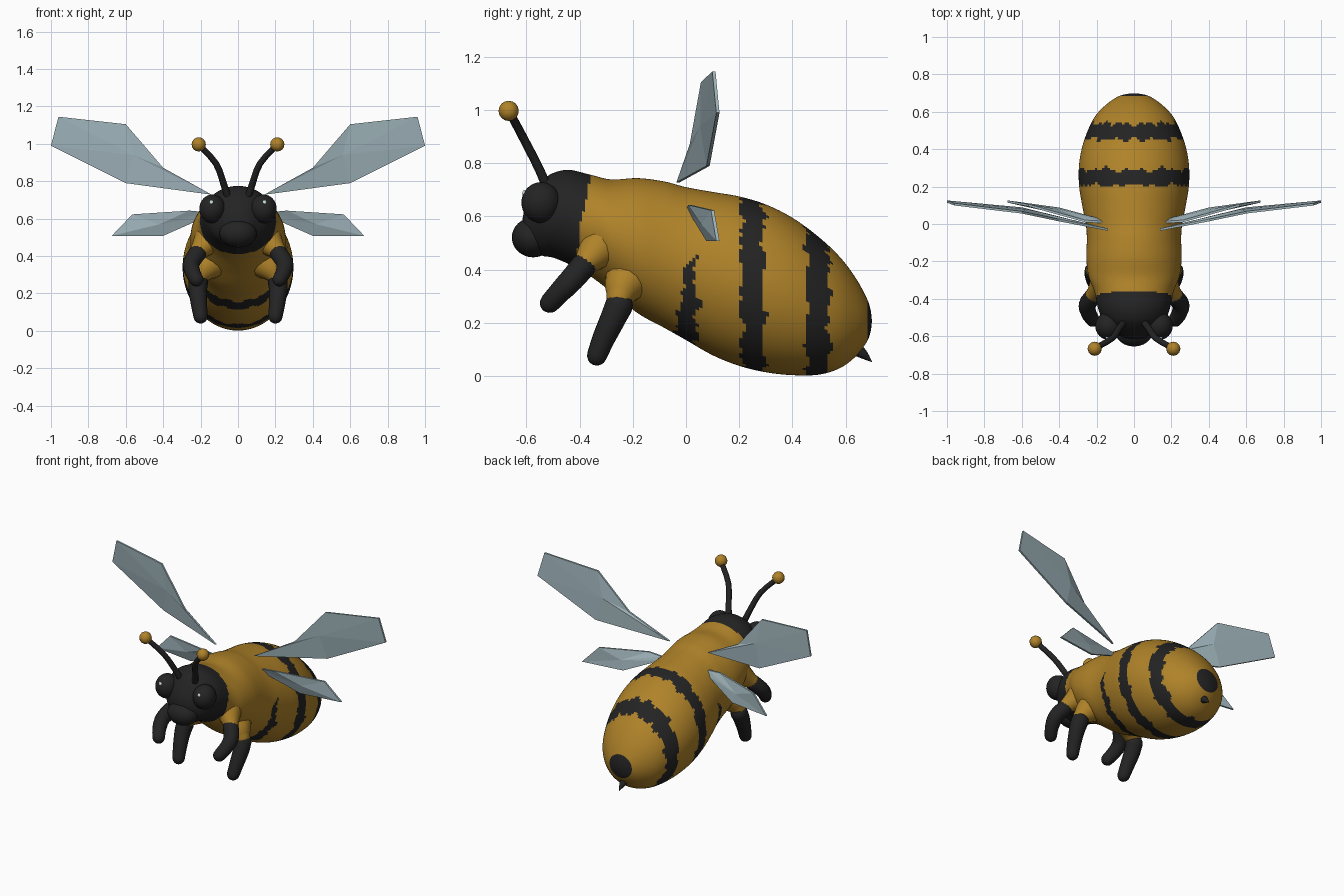
import bpy, bmesh, math
from mathutils import Vector

if "Cube" in bpy.data.objects:
    bpy.data.objects.remove(bpy.data.objects["Cube"])


def material(name, rgb):
    m = bpy.data.materials.new(name)
    m.diffuse_color = (*rgb, 1)
    m.use_nodes = True
    m.node_tree.nodes["Principled BSDF"].inputs["Base Color"].default_value = m.diffuse_color
    return m


GOLD = material("golden yellow", (0.43, 0.225, 0.022))
BLACK = material("soft black", (0.017, 0.017, 0.018))
WING = material("pale blue grey", (0.35, 0.46, 0.50))
GLINT = material("eye glint", (0.75, 0.88, 0.9))


def finish(name, bm, mats, smooth=True):
    bmesh.ops.recalc_face_normals(bm, faces=bm.faces)
    me = bpy.data.meshes.new(name)
    bm.to_mesh(me)
    bm.free()
    for m in mats:
        me.materials.append(m)
    for p in me.polygons:
        p.use_smooth = smooth
    ob = bpy.data.objects.new(name, me)
    bpy.context.collection.objects.link(ob)
    return ob


def spline(rows, steps):
    """Smooth curve through rows of any number of values."""
    out = []
    for i in range(len(rows) - 1):
        a, b, c, d = (rows[max(0, min(len(rows) - 1, i + k))] for k in (-1, 0, 1, 2))
        for s in range(steps):
            t = s / steps
            out.append([0.5 * (2 * q + (r - p) * t + (2 * p - 5 * q + 4 * r - w) * t * t
                               + (3 * q - p - 3 * r + w) * t ** 3)
                        for p, q, r, w in zip(a, b, c, d)])
    return out + [list(rows[-1])]


def skin(bm, rings):
    """Bridge closed rings of points and close both ends."""
    vs = [[bm.verts.new(p) for p in ring] for ring in rings]
    n = len(vs[0])
    for a, b in zip(vs, vs[1:]):
        for i in range(n):
            bm.faces.new((a[i], a[(i + 1) % n], b[(i + 1) % n], b[i]))
    bm.faces.new(vs[0])
    bm.faces.new(vs[-1])


def tube(name, rows, mat, sides=14, steps=5):
    """Round-ended limb through rows of (x, y, z, radius)."""
    pts = spline(rows, steps)
    centres = [Vector(p[:3]) for p in pts]
    radii = [p[3] for p in pts]
    first = (centres[0] - centres[1]).normalized()
    last = (centres[-1] - centres[-2]).normalized()
    caps = [math.radians(a) for a in (25, 50, 70, 86)]
    c0, r0, c1, r1 = centres[0], radii[0], centres[-1], radii[-1]
    path = [(c0 + first * r0 * math.sin(a), r0 * math.cos(a)) for a in reversed(caps)]
    path += list(zip(centres, radii))
    path += [(c1 + last * r1 * math.sin(a), r1 * math.cos(a)) for a in caps]
    rings = []
    for i, (c, r) in enumerate(path):
        d = (path[min(i + 1, len(path) - 1)][0] - path[max(i - 1, 0)][0]).normalized()
        u = d.cross(Vector((0, 1, 0.3))).normalized()
        v = d.cross(u)
        rings.append([c + r * (u * math.cos(t) + v * math.sin(t))
                      for t in (2 * math.pi * k / sides for k in range(sides))])
    bm = bmesh.new()
    skin(bm, rings)
    return finish(name, bm, [mat])


def ball(name, centre, size, mat, seg=24):
    bm = bmesh.new()
    bmesh.ops.create_uvsphere(bm, u_segments=seg, v_segments=seg * 2 // 3, radius=1)
    for v in bm.verts:
        v.co = Vector(a * s + c for a, s, c in zip(v.co, size, centre))
    return finish(name, bm, [mat])


# Body and head: rows of y, top, bottom, half width
profile = [
    (-0.615, 0.590, 0.580, 0.005), (-0.605, 0.635, 0.520, 0.06), (-0.58, 0.685, 0.475, 0.10),
    (-0.54, 0.735, 0.452, 0.15), (-0.50, 0.763, 0.445, 0.175), (-0.44, 0.775, 0.420, 0.195),
    (-0.36, 0.757, 0.375, 0.212), (-0.28, 0.739, 0.315, 0.243), (-0.18, 0.744, 0.235, 0.255),
    (-0.08, 0.731, 0.180, 0.252), (0.0, 0.710, 0.135, 0.258), (0.10, 0.692, 0.078, 0.277),
    (0.20, 0.675, 0.038, 0.293), (0.30, 0.645, 0.014, 0.295), (0.40, 0.595, 0.003, 0.280),
    (0.50, 0.522, 0.005, 0.247), (0.58, 0.446, 0.030, 0.205), (0.64, 0.366, 0.075, 0.147),
    (0.68, 0.292, 0.128, 0.088), (0.694, 0.250, 0.165, 0.045), (0.699, 0.210, 0.203, 0.004)]
SIDES = 112
rings = []
for y, top, low, half in spline(profile, 8):
    rings.append([(half * math.cos(a), y, (top + low) / 2 + (top - low) / 2 * math.sin(a))
                  for a in (2 * math.pi * k / SIDES for k in range(SIDES))])
bm = bmesh.new()
skin(bm, rings)


def wobble(a, seed):
    return (0.007 * math.sin(9 * a + seed) + 0.006 * math.sin(17 * a + 2.3 * seed)
            + 0.004 * math.sin(31 * a + 4.1 * seed))


# Ragged stripes, dark head and dark tail tip
for f in bm.faces:
    x, y, z = f.calc_center_median()
    a = math.atan2(abs(x), z - 0.35)
    dark = y < -0.365 + 0.18 * (z - 0.72) + 0.4 * wobble(a, 5) or y > 0.684
    for lo, hi, seed in ((0.208, 0.292, 1), (0.453, 0.538, 3)):
        dark |= lo + wobble(a, seed) < y < hi + wobble(a, seed + 1.3)
    if z < 0.45:
        mid, half = 0.0 + 0.07 * (z - 0.14), 0.012 + 0.1 * min(0.27, 0.45 - z)
        dark |= abs(y - mid + wobble(a, 7)) < half + 0.5 * wobble(a, 9)
    f.material_index = int(dark)
finish("body", bm, [GOLD, BLACK])

ball("snout", (0, -0.575, 0.521), (0.10, 0.08, 0.075), BLACK)
# Stinger
tube("stinger", [(0, 0.62, 0.115, 0.03), (0, 0.665, 0.083, 0.019), (0, 0.699, 0.053, 0.001)], BLACK)


def wing(name, outline, ridge):
    """Thin faceted wing: two fans around raised ridge points."""
    bm = bmesh.new()
    sheets = []
    for off in (-0.006, 0.006):
        rim = [bm.verts.new((x, y + off, z)) for x, y, z in outline]
        hub = bm.verts.new((ridge[0], ridge[1] + 2 * off, ridge[2]))
        for i in range(len(rim)):
            bm.faces.new((rim[i], rim[(i + 1) % len(rim)], hub))
        sheets.append(rim)
    a, b = sheets
    for i in range(len(a)):
        j = (i + 1) % len(a)
        bm.faces.new((a[i], a[j], b[j], b[i]))
    finish(name, bm, [WING], smooth=False)


for side, s in (("right", 1), ("left", -1)):
    def at(*p):
        return (s * p[0], *p[1:])

    # Eyes with small glints
    ball(side + "_eye", at(0.137, -0.545, 0.652), (0.07, 0.074, 0.077), BLACK)
    ball(side + "_eye_glint", at(0.142, -0.608, 0.687), (0.011, 0.008, 0.012), GLINT, 12)

    # Antennae
    tube(side + "_antenna", [at(0.05, -0.52, 0.70, 0.019), at(0.075, -0.553, 0.78, 0.018),
                             at(0.118, -0.612, 0.895, 0.017), at(0.21, -0.665, 0.995, 0.016)],
         BLACK, 10, 3)
    ball(side + "_antenna_tip", at(0.21, -0.667, 0.997), (0.038, 0.038, 0.038), GOLD, 12)

    # Hips and legs
    tube(side + "_front_hip", [at(0.13, -0.29, 0.52, 0.10), at(0.18, -0.345, 0.46, 0.068),
                               at(0.215, -0.378, 0.425, 0.045)], GOLD)
    tube(side + "_front_leg", [at(0.217, -0.385, 0.415, 0.048), at(0.25, -0.43, 0.362, 0.046),
                               at(0.243, -0.475, 0.315, 0.042), at(0.222, -0.512, 0.275, 0.038)],
         BLACK)
    tube(side + "_rear_hip", [at(0.12, -0.20, 0.39, 0.11), at(0.175, -0.235, 0.335, 0.075),
                              at(0.205, -0.25, 0.295, 0.05)], GOLD)
    tube(side + "_rear_leg", [at(0.212, -0.252, 0.265, 0.053), at(0.215, -0.275, 0.215, 0.049),
                              at(0.208, -0.31, 0.14, 0.043), at(0.2, -0.335, 0.077, 0.038)],
         BLACK)

    # Wings
    wing(side + "_upper_wing",
         [at(0.14, -0.03, 0.728), at(0.40, 0.02, 0.872), at(0.60, 0.062, 1.105),
          at(0.96, 0.105, 1.145), at(1.0, 0.12, 0.99), at(0.60, 0.083, 0.79)],
         at(0.56, 0.065, 0.94))
    wing(side + "_lower_wing",
         [at(0.17, 0.01, 0.635), at(0.26, 0.015, 0.643), at(0.565, 0.10, 0.623),
          at(0.675, 0.12, 0.508), at(0.40, 0.082, 0.508), at(0.17, 0.02, 0.61)],
         at(0.42, 0.07, 0.57))
